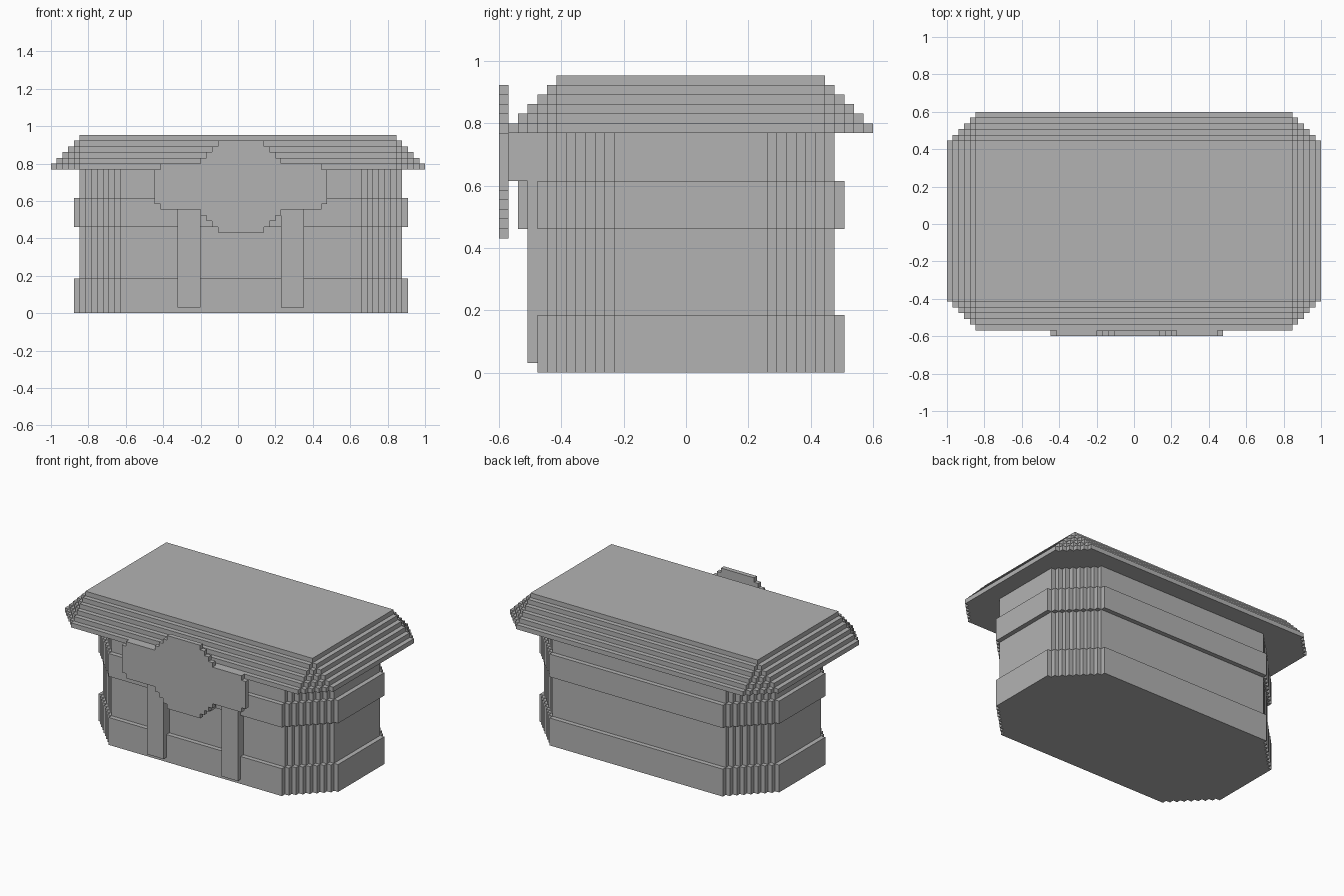
import bpy
import bmesh

V = 2 / 65  # size of one block; all positions below are counted in blocks

if "Cube" in bpy.data.objects:
    bpy.data.objects.remove(bpy.data.objects["Cube"], do_unlink=True)

stone = bpy.data.materials.new("plain_grey")
stone.use_nodes = True
stone.diffuse_color = (0.45, 0.45, 0.45, 1)
stone.node_tree.nodes["Principled BSDF"].inputs["Base Color"].default_value = (0.45, 0.45, 0.45, 1)


def place(x, y, z):
    """Block counts to model units, with the model centred."""
    return (x * V - 1, (y - 19.5) * V, z * V)


def prism(name, points, offset):
    """Extrude a flat outline along an offset, both in blocks."""
    bm = bmesh.new()
    low = [bm.verts.new(place(*p)) for p in points]
    high = [bm.verts.new(place(*(a + b for a, b in zip(p, offset)))) for p in points]
    bm.faces.new(low)
    bm.faces.new(high)
    for i in range(len(low)):
        j = (i + 1) % len(low)
        bm.faces.new((low[i], low[j], high[j], high[i]))
    bmesh.ops.recalc_face_normals(bm, faces=bm.faces)
    mesh = bpy.data.meshes.new(name)
    bm.to_mesh(mesh)
    bm.free()
    mesh.materials.append(stone)
    obj = bpy.data.objects.new(name, mesh)
    bpy.context.collection.objects.link(obj)
    return obj


def stepped_slab(name, x0, x1, y0, y1, z0, z1, steps):
    """Horizontal slab whose four corners are cut into stairs."""
    stair = []
    for k in range(steps + 1):
        stair.append((k, steps - k))
        if k < steps:
            stair.append((k + 1, steps - k))
    outline = [(x0 + a, y0 + b) for a, b in stair]
    outline += [(x1 - a, y0 + b) for a, b in reversed(stair)]
    outline += [(x1 - a, y1 - b) for a, b in stair]
    outline += [(x0 + a, y1 - b) for a, b in reversed(stair)]
    return prism(name, [(x, y, z0) for x, y in outline], (0, 0, z1 - z0))


def box(name, x0, x1, y0, y1, z0, z1):
    return stepped_slab(name, x0, x1, y0, y1, z0, z1, 0)


# Body: projecting bands alternate with recessed walls
for name, z0, z1, out in (("base_band", 0, 6, 1), ("lower_wall", 6, 15, 0),
                          ("upper_band", 15, 20, 1), ("upper_wall", 20, 25, 0)):
    stepped_slab(name, 5 - out, 61 + out, 5 - out, 35 + out, z0, z1, 7 + out)

# Roof: six shrinking tiers
for i in range(6):
    stepped_slab(f"roof_tier_{i + 1}", i, 65 - i, 1 + i, 39 - i, 25 + i, 26 + i, 5 - i)

# Door pillars
for name, x in (("right_pillar", 22), ("left_pillar", 40)):
    box(name, x, x + 4, 3, 5.5, 1, 20)

# Sign: half widths with the top of each row, mirrored about x = 33
rows = ((4, 15), (5, 16), (6, 17), (7, 18), (14, 19), (15, 25),
        (14, 26), (7, 27), (6, 28), (5, 29), (4, 30))
side = []
bottom = 14
for half, top in rows:
    side += [(half, bottom), (half, top)]
    bottom = top
outline = [(33 + h, 0, z) for h, z in side] + [(33 - h, 0, z) for h, z in reversed(side)]
prism("sign_plate", outline, (0, 1, 0))

# Supports behind the sign
box("upper_sign_support", 22, 44, 1, 5.5, 20, 25)
box("lower_sign_support", 28, 38, 2, 4.5, 15, 20)
